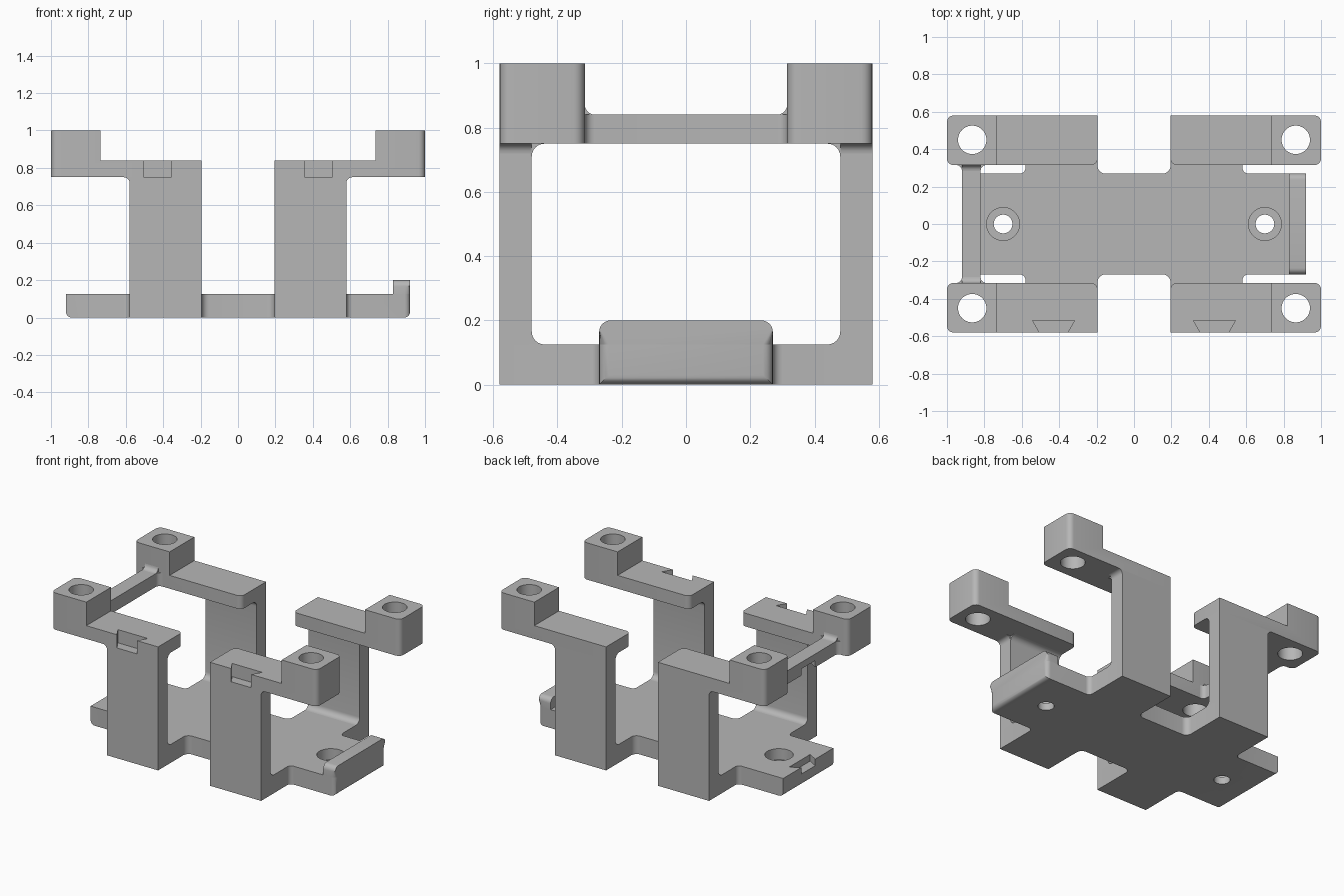
import bpy, bmesh, math
from mathutils import Vector

cube = bpy.data.objects.get("Cube")
if cube:
    bpy.data.objects.remove(cube, do_unlink=True)

grey = bpy.data.materials.new("light_grey")
grey.use_nodes = True
colour = (0.47, 0.47, 0.47, 1)
grey.diffuse_color = colour
grey.node_tree.nodes["Principled BSDF"].inputs["Base Color"].default_value = colour


def rounded(points, steps=6):
    """Outline of square corners (a, b, radius), each optionally rounded."""
    out = []
    for i, (a, b, r) in enumerate(points):
        p = Vector((a, b))
        if r:
            u = (Vector(points[i - 1][:2]) - p).normalized()
            v = (Vector(points[(i + 1) % len(points)][:2]) - p).normalized()
            angles = [math.pi / 2 * k / steps for k in range(steps + 1)]
            new = [p + r * (u + v) - r * (v * math.cos(t) + u * math.sin(t)) for t in angles]
        else:
            new = [p]
        out += [q for q in new if not out or (q - out[-1]).length > 1e-5]
    if (out[0] - out[-1]).length < 1e-5:
        out.pop()
    return out


def prism(name, outline, axis, lo, hi, flip=(1, 1), bevel=None, radius=0.03):
    """Extrude an outline along an axis, bevel chosen edges, then mirror."""
    place = {"x": lambda a, b, c: (c, a, b),
             "y": lambda a, b, c: (a, c, b),
             "z": lambda a, b, c: (a, b, c)}[axis]
    bm = bmesh.new()
    base = bm.faces.new([bm.verts.new(place(p.x, p.y, lo)) for p in outline])
    top = bmesh.ops.extrude_face_region(bm, geom=[base])["geom"]
    moved = [v for v in top if isinstance(v, bmesh.types.BMVert)]
    bmesh.ops.translate(bm, verts=moved, vec=place(0, 0, hi - lo))
    bmesh.ops.recalc_face_normals(bm, faces=bm.faces)
    if bevel:
        edges = [e for e in bm.edges if bevel(e.verts[0].co, e.verts[1].co)]
        bmesh.ops.bevel(bm, geom=edges, offset=radius, segments=5, profile=0.5, affect="EDGES")
    for v in bm.verts:
        v.co.x *= flip[0]
        v.co.y *= flip[1]
    bmesh.ops.recalc_face_normals(bm, faces=bm.faces)
    mesh = bpy.data.meshes.new(name)
    bm.to_mesh(mesh)
    bm.free()
    mesh.materials.append(grey)
    obj = bpy.data.objects.new(name, mesh)
    bpy.context.collection.objects.link(obj)
    parts.append(obj)
    return obj


def cut(obj, outline, lo, hi):
    """Subtract a vertical prism from a part."""
    cutter = prism("cutter", outline, "z", lo, hi)
    parts.remove(cutter)
    mod = obj.modifiers.new("cut", "BOOLEAN")
    mod.operation, mod.solver, mod.object = "DIFFERENCE", "EXACT", cutter
    bpy.context.view_layer.objects.active = obj
    bpy.ops.object.modifier_apply(modifier=mod.name)
    bpy.data.objects.remove(cutter, do_unlink=True)


def circle(x, y, r, n=40):
    return [Vector((x + r * math.cos(math.tau * k / n), y + r * math.sin(math.tau * k / n)))
            for k in range(n)]


def near(value, target):
    return abs(value - target) < 1e-4


def upright(p, q):
    return near(p.x, q.x) and near(p.y, q.y)


parts = []
FLOOR, UNDER, DECK, TOP = 0.125, 0.75, 0.84, 1.0
IN_X, LEG_X, END_X = 0.195, 0.58, 0.92
IN_Y, LEG_Y, OUT_Y = 0.315, 0.48, 0.58

# Cross-shaped base plate with filleted inner corners
quarter = [(END_X, 0.27, 0), (LEG_X, 0.27, 0.03), (LEG_X, OUT_Y, 0),
           (IN_X, OUT_Y, 0), (IN_X, 0.27, 0.04)]
plan = (quarter + [(-x, y, r) for x, y, r in reversed(quarter)]
        + [(-x, -y, r) for x, y, r in quarter]
        + [(x, -y, r) for x, y, r in reversed(quarter)])


def base_round(p, q):
    low_end = near(p.z, 0) and near(q.z, 0) and near(p.x, q.x) and near(abs(p.x), END_X)
    return low_end or (upright(p, q) and near(p.x, END_X))


base = prism("base_plate", rounded(plan), "z", 0, FLOOR, bevel=base_round)
for x in (-0.7, 0.7):
    cut(base, circle(x, 0, 0.088), 0.05, 0.3)
    cut(base, circle(x, 0, 0.05), -0.1, 0.3)

# Raised lip on one end of the base
lip = rounded([(-0.27, FLOOR, 0), (0.27, FLOOR, 0), (0.27, 0.2, 0.035), (-0.27, 0.2, 0.035)])
prism("end_lip", lip, "x", 0.83, END_X,
      bevel=lambda p, q: upright(p, q) and near(p.x, END_X))

# Four legs, each carrying an arm with a bored mounting block
leg = rounded([(OUT_Y, FLOOR, 0), (OUT_Y, UNDER, 0), (LEG_Y - 0.04, UNDER, 0),
               (LEG_Y, UNDER, 0.04), (LEG_Y, FLOOR, 0.04), (LEG_Y - 0.04, FLOOR, 0)])
gusset = rounded([(LEG_X, UNDER, 0), (LEG_X, UNDER - 0.03, 0),
                  (LEG_X, UNDER, 0.03), (LEG_X + 0.03, UNDER, 0)])
arm_side = rounded([(IN_X, UNDER, 0), (1, UNDER, 0), (1, TOP, 0),
                    (0.735, TOP, 0), (0.735, DECK, 0), (IN_X, DECK, 0)])


def arm_round(p, q):
    return upright(p, q) and (near(p.x, 1) or (near(p.x, IN_X) and near(p.y, IN_Y)))


for sy, depth in ((-1, "front"), (1, "back")):
    for sx, side in ((-1, "right"), (1, "left")):
        tag = f"{depth}_{side}"
        prism(tag + "_leg", leg, "x", IN_X, LEG_X, (sx, sy))
        prism(tag + "_leg_fillet", gusset, "y", LEG_Y, OUT_Y, (sx, sy))
        arm = prism(tag + "_arm", arm_side, "y", IN_Y, OUT_Y, (sx, sy), arm_round, 0.035)
        cut(arm, circle(sx * 0.865, sy * 0.45, 0.076), 0.6, 1.2)
        if sy < 0:
            # Dovetail slot in the front face
            slot = [Vector((sx * 0.43 + dx, y)) for dx, y in
                    ((-0.075, -OUT_Y), (-0.082, -0.6), (0.082, -0.6), (0.075, -OUT_Y),
                     (0.113, -0.515), (-0.113, -0.515))]
            cut(arm, slot, UNDER - 0.05, DECK + 0.05)

# Cross bar joining the two right-hand blocks, with filleted ends
bar_plan = rounded([(-0.95, IN_Y, 0), (-END_X, IN_Y, 0.03), (-END_X, -IN_Y, 0.03),
                    (-0.95, -IN_Y, 0), (-0.79, -IN_Y, 0), (-0.82, -IN_Y, 0.03),
                    (-0.82, IN_Y, 0.03), (-0.79, IN_Y, 0)])
bar = prism("cross_bar", bar_plan, "z", UNDER, DECK)
bar_fillet = rounded([(IN_Y, DECK, 0), (IN_Y, DECK + 0.032, 0),
                      (IN_Y, DECK, 0.032), (IN_Y - 0.032, DECK, 0)])
for sy in (-1, 1):
    prism("cross_bar_fillet", bar_fillet, "x", -END_X, -0.82, (1, sy))

# Facing dovetail sockets in the base end and under the cross bar
socket = [Vector(p) for p in ((-END_X, -0.075), (-0.95, -0.075), (-0.95, 0.075),
                              (-END_X, 0.075), (-0.855, 0.113), (-0.855, -0.113))]
cut(base, socket, FLOOR - 0.045, FLOOR + 0.1)
cut(bar, socket, UNDER - 0.1, UNDER + 0.045)

# Smooth fillets and bores, keep the corners sharp
bpy.ops.object.select_all(action="DESELECT")
for obj in parts:
    obj.select_set(True)
bpy.context.view_layer.objects.active = base
bpy.ops.object.shade_smooth_by_angle(angle=math.radians(32))
